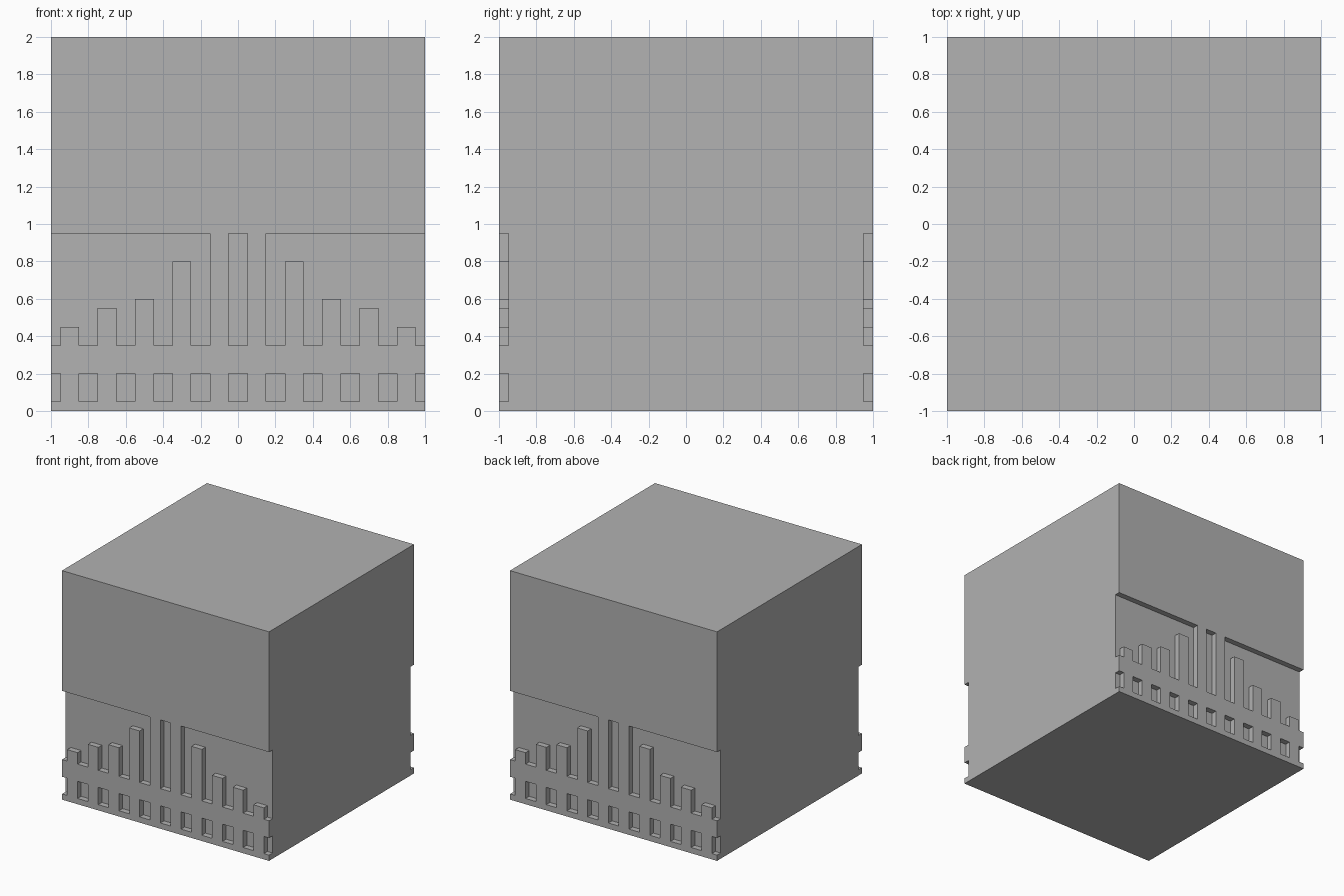
import bpy
import bmesh

old = bpy.data.objects.get("Cube")
if old:
    bpy.data.objects.remove(old, do_unlink=True)

stone = bpy.data.materials.new("plain_grey")
stone.use_nodes = True
GREY = (0.445, 0.445, 0.445, 1)
stone.diffuse_color = GREY
stone.node_tree.nodes["Principled BSDF"].inputs["Base Color"].default_value = GREY

DEPTH = 0.05      # depth of the carved relief
OVER = 0.1        # how far cutters reach past the block


def make_object(name, bm):
    bmesh.ops.recalc_face_normals(bm, faces=bm.faces)
    mesh = bpy.data.meshes.new(name)
    bm.to_mesh(mesh)
    bm.free()
    mesh.materials.append(stone)
    obj = bpy.data.objects.new(name, mesh)
    bpy.context.collection.objects.link(obj)
    return obj


def add_prism(bm, outline, side):
    """Extrude an x-z outline through the front (-1) or back (1) face."""
    inner, outer = side * (1 - DEPTH), side * (1 + OVER)
    face = bm.faces.new([bm.verts.new((x, inner, z)) for x, z in outline])
    ext = bmesh.ops.extrude_face_region(bm, geom=[face])
    for v in ext["geom"]:
        if isinstance(v, bmesh.types.BMVert):
            v.co.y = outer


def rect(x0, x1, z0, z1):
    return [(x0, z0), (x1, z0), (x1, z1), (x0, z1)]


# Skyline panel: recess with bars of falling height left standing
SILL, LINTEL = 0.35, 0.95
skyline = [(0.15, LINTEL), (0.15, SILL)]
for centre, top in ((0.3, 0.8), (0.5, 0.6), (0.7, 0.55), (0.9, 0.45)):
    a, b = centre - 0.05, centre + 0.05
    skyline += [(a, SILL), (a, top), (b, top), (b, SILL)]
skyline += [(1 + OVER, SILL), (1 + OVER, LINTEL)]

# Recess cutters, the same on front and back
bm = bmesh.new()
for side in (-1, 1):
    for mirror in (-1, 1):
        add_prism(bm, [(mirror * x, z) for x, z in skyline], side)
    add_prism(bm, rect(-0.05, 0.05, SILL, LINTEL), side)
    # Row of small windows, the end ones running off the corners
    for i in range(-5, 6):
        x0, x1 = i * 0.2 - 0.05, i * 0.2 + 0.05
        add_prism(bm, rect(x0, x1, 0.05, 0.2), side)
cutter = make_object("recess_cutter", bm)
cutter.hide_render = True

# Main block
bm = bmesh.new()
bmesh.ops.create_cube(bm, size=2)
bmesh.ops.translate(bm, verts=bm.verts, vec=(0, 0, 1))
block = make_object("carved_block", bm)

# Carve the recesses, then drop the cutter
cut = block.modifiers.new("recesses", "BOOLEAN")
cut.operation = "DIFFERENCE"
cut.solver = "EXACT"
cut.object = cutter
depsgraph = bpy.context.evaluated_depsgraph_get()
carved = bpy.data.meshes.new_from_object(block.evaluated_get(depsgraph))
block.modifiers.clear()
block.data = carved
carved.name = "carved_block"
bpy.data.objects.remove(cutter, do_unlink=True)
